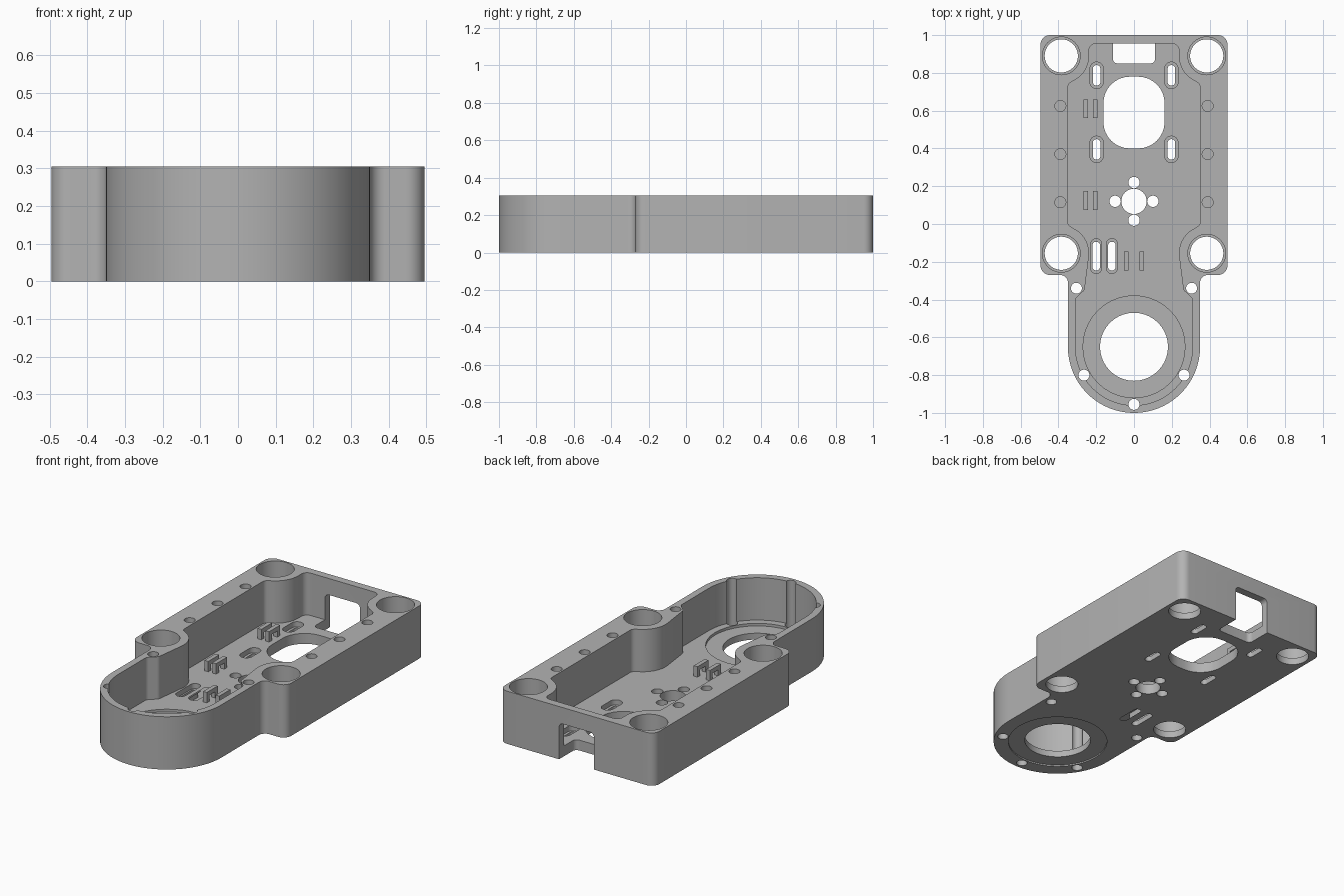
import bpy, bmesh, math
from mathutils import Vector

cube = bpy.data.objects.get("Cube")
if cube:
    bpy.data.objects.remove(cube)

HEIGHT, FLOOR = 0.305, 0.06

grey = bpy.data.materials.new("housing grey")
grey.use_nodes = True
grey.diffuse_color = (0.45, 0.45, 0.45, 1)
grey.node_tree.nodes["Principled BSDF"].inputs["Base Color"].default_value = (0.45, 0.45, 0.45, 1)


def arc(cx, cy, r, start, end, n):
    return [(cx + r * math.cos(math.radians(start + (end - start) * i / n)),
             cy + r * math.sin(math.radians(start + (end - start) * i / n))) for i in range(n + 1)]


def fillet(corners, steps=8):
    """Round each (x, y, radius) corner of a closed outline."""
    out = []
    for i, (x, y, r) in enumerate(corners):
        p = Vector((x, y))
        if r == 0:
            out.append((x, y))
            continue
        a = (Vector(corners[i - 1][:2]) - p).normalized()
        b = (Vector(corners[(i + 1) % len(corners)][:2]) - p).normalized()
        half = a.angle(b) / 2
        c = p + (a + b).normalized() * r / math.sin(half)
        v0 = p + a * r / math.tan(half) - c
        v1 = p + b * r / math.tan(half) - c
        a0 = math.atan2(v0.y, v0.x)
        turn = (math.atan2(v1.y, v1.x) - a0 + math.pi) % math.tau - math.pi
        for k in range(steps + 1):
            t = a0 + turn * k / steps
            out.append((c.x + r * math.cos(t), c.y + r * math.sin(t)))
    return out


def mirrored(half):
    """Close a right-hand outline with its mirror image."""
    return half + [(-p[0], *p[1:]) for p in reversed(half) if p[0] > 1e-5]


def sharp(points):
    return [(x, y, 0) for x, y in points]


def box(cx, cy, hx, hy, r):
    return fillet([(cx - hx, cy - hy, r), (cx + hx, cy - hy, r),
                   (cx + hx, cy + hy, r), (cx - hx, cy + hy, r)])


def prism(name, outline, lo, hi, axis="z"):
    place = {"z": lambda u, v, w: (u, v, w),
             "x": lambda u, v, w: (w, u, v),
             "y": lambda u, v, w: (u, w, v)}[axis]
    bm = bmesh.new()
    low = [bm.verts.new(place(u, v, lo)) for u, v in outline]
    top = [bm.verts.new(place(u, v, hi)) for u, v in outline]
    bm.faces.new(low[::-1])
    bm.faces.new(top)
    n = len(low)
    for i in range(n):
        j = (i + 1) % n
        bm.faces.new((low[i], low[j], top[j], top[i]))
    bmesh.ops.recalc_face_normals(bm, faces=bm.faces[:])
    mesh = bpy.data.meshes.new(name)
    bm.to_mesh(mesh)
    bm.free()
    mesh.materials.append(grey)
    obj = bpy.data.objects.new(name, mesh)
    bpy.context.collection.objects.link(obj)
    return obj


def activate(obj):
    bpy.ops.object.select_all(action="DESELECT")
    obj.select_set(True)
    bpy.context.view_layer.objects.active = obj


def cut(outline, lo, hi, axis="z"):
    cutter = prism("cutter", outline, lo, hi, axis)
    cutter.hide_render = True
    mod = housing.modifiers.new("cut", "BOOLEAN")
    mod.operation, mod.solver, mod.object = "DIFFERENCE", "EXACT", cutter
    activate(housing)
    bpy.ops.object.modifier_apply(modifier=mod.name)
    bpy.data.objects.remove(cutter)


def hole(x, y, r, lo=-0.1, hi=0.5):
    cut(arc(x, y, r, 0, 360 - 360 / 40, 39), lo, hi)


# Outer body: rectangular rear with a rounded nose
housing = prism("housing", fillet(mirrored(
    sharp(arc(0, -0.65, 0.35, -90, 0, 24))
    + [(0.35, -0.27, 0.04), (0.495, -0.27, 0.05), (0.495, 1, 0.05)])), 0, HEIGHT)

# Cavity that bends around the corner bosses
cut(fillet(mirrored(
    sharp(arc(0, -0.65, 0.31, -90, 0, 24))
    + [(0.31, -0.395, 0.03), (0.262, -0.35, 0.03)]
    + sharp(arc(0.385, -0.155, 0.147, 190, 115, 14))
    + [(0.35, -0.005, 0.03), (0.35, 0.74, 0.03)]
    + sharp(arc(0.385, 0.89, 0.147, 245, 180, 14))
    + [(0.238, 0.955, 0.035)])), FLOOR, 0.5)

# Corner boss bores with a narrower lip at the base
for x in (-0.385, 0.385):
    for y in (-0.155, 0.89):
        hole(x, y, 0.1, lo=0.04)
        hole(x, y, 0.088)

# Blind holes along the side rims
for x in (-0.39, 0.39):
    for y in (0.115, 0.37, 0.625):
        hole(x, y, 0.029, lo=0.15)

# Nose opening with shallow seats above and below
hole(0, -0.65, 0.27, lo=0.045, hi=FLOOR + 0.02)
hole(0, -0.65, 0.27, hi=0.008)
hole(0, -0.65, 0.18)

# Screw holes round the nose
for x, y in ((0, -0.955), (-0.265, -0.8), (0.265, -0.8), (-0.305, -0.34), (0.305, -0.34)):
    hole(x, y, 0.029)

# Floor openings: large rounded window and central hole group
cut(box(0, 0.59, 0.162, 0.19, 0.14), -0.1, 0.1)
hole(0, 0.12, 0.067, hi=0.1)
for x, y in ((0, 0.22), (0, 0.02), (-0.1, 0.12), (0.1, 0.12)):
    hole(x, y, 0.03, hi=0.1)

# Stepped slots in the floor
slots = [(x, y, 0.035, 0.07) for x in (-0.198, 0.198) for y in (0.787, 0.395)]
slots += [(x, -0.17, 0.029, 0.092) for x in (-0.2, -0.117)]
for x, y, w, h in slots:
    cut(box(x, y, w, h, w - 0.001), 0.03, 0.1)
    cut(box(x, y, 0.02, h - 0.016, 0.019), -0.1, 0.1)

# Rear port through the wall and floor
cut(box(0, 1, 0.112, 0.15, 0.025), -0.1, FLOOR + 0.01)
cut(box(0, 0.055, 0.112, 0.155, 0.025), 0.9, 1.1, "y")

activate(housing)
bpy.ops.object.shade_smooth_by_angle(angle=math.radians(30))

# Small cable tie arches on the floor
base, top = FLOOR - 0.005, FLOOR + 0.06
for i, (x, y) in enumerate(((-0.255, 0.61), (-0.205, 0.61), (-0.255, 0.125),
                            (-0.205, 0.125), (-0.04, -0.195), (0.04, -0.195))):
    arch = [(y - 0.05, base), (y - 0.025, base), (y - 0.025, top - 0.025), (y + 0.025, top - 0.025),
            (y + 0.025, base), (y + 0.05, base), (y + 0.05, top), (y - 0.05, top)]
    prism(f"cable_arch_{i + 1}", arch, x - 0.012, x + 0.012, "x")
